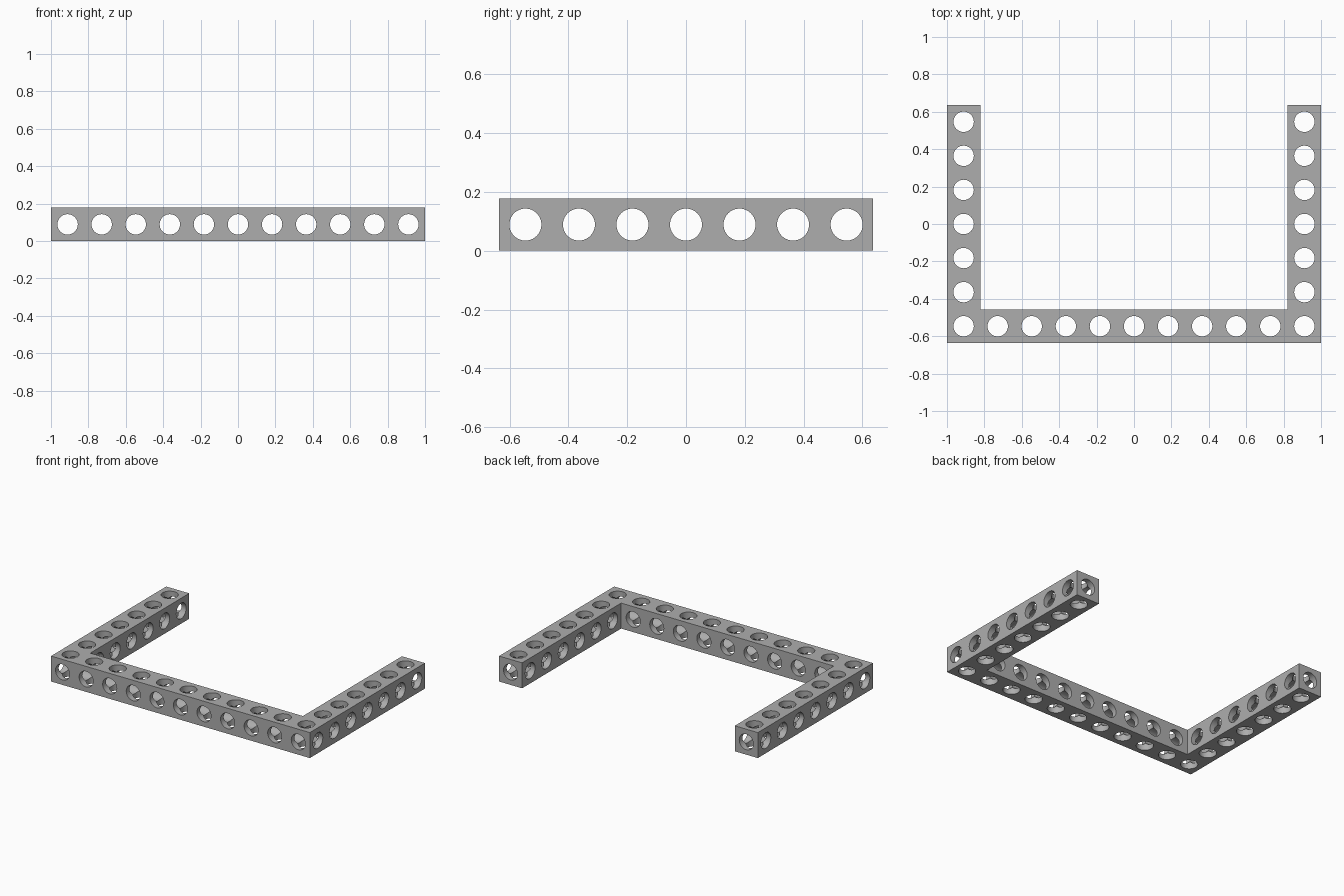
import bpy, bmesh, math
from mathutils import Matrix, Vector

if "Cube" in bpy.data.objects:
    bpy.data.objects.remove(bpy.data.objects["Cube"])

PITCH, WIDTH, RADIUS = 0.1822, 0.178, 0.0545
COLS, ROWS = 11, 7
HALF_X = ((COLS - 1) * PITCH + WIDTH) / 2
HALF_Y = ((ROWS - 1) * PITCH + WIDTH) / 2
xs = [(i - (COLS - 1) / 2) * PITCH for i in range(COLS)]
ys = [(i - (ROWS - 1) / 2) * PITCH for i in range(ROWS)]
MID = WIDTH / 2

metal = bpy.data.materials.new("grey metal")
metal.use_nodes = True
grey = (0.42, 0.42, 0.42, 1)
metal.diffuse_color = grey
metal.node_tree.nodes["Principled BSDF"].inputs["Base Color"].default_value = grey


def make_object(name, bm):
    bmesh.ops.recalc_face_normals(bm, faces=bm.faces)
    mesh = bpy.data.meshes.new(name)
    bm.to_mesh(mesh)
    bm.free()
    mesh.materials.append(metal)
    obj = bpy.data.objects.new(name, mesh)
    bpy.context.collection.objects.link(obj)
    return obj


def drill(name, centres, axis, length):
    """Make one cutter holding parallel rods along an axis."""
    bm = bmesh.new()
    turn = Vector((0, 0, 1)).rotation_difference(Vector(axis)).to_matrix().to_4x4()
    for c in centres:
        bmesh.ops.create_cone(bm, cap_ends=True, segments=40, radius1=RADIUS,
                              radius2=RADIUS, depth=length,
                              matrix=Matrix.Translation(c) @ turn)
    obj = make_object(name, bm)
    obj.hide_render = True
    return obj


# U-shaped frame: a front beam with an arm at each end
bm = bmesh.new()
inner_x, inner_y = HALF_X - WIDTH, -HALF_Y + WIDTH
outline = [(-HALF_X, -HALF_Y), (HALF_X, -HALF_Y), (HALF_X, HALF_Y), (inner_x, HALF_Y),
           (inner_x, inner_y), (-inner_x, inner_y), (-inner_x, HALF_Y), (-HALF_X, HALF_Y)]
base = bm.faces.new([bm.verts.new((x, y, 0)) for x, y in outline])
top = bmesh.ops.extrude_face_region(bm, geom=[base])["geom"]
bmesh.ops.translate(bm, vec=(0, 0, WIDTH),
                    verts=[g for g in top if isinstance(g, bmesh.types.BMVert)])
frame = make_object("u_frame", bm)

# Rows of holes in all three directions, including bores along each beam
grid = [(x, y, MID) for x in xs for y in ys if y == ys[0] or x in (xs[0], xs[-1])]
cutters = [
    drill("vertical_holes", grid, (0, 0, 1), WIDTH * 2),
    drill("lengthwise_holes", [(x, 0, MID) for x in xs], (0, 1, 0), HALF_Y * 2.2),
    drill("crosswise_holes", [(0, y, MID) for y in ys], (1, 0, 0), HALF_X * 2.2),
]
bpy.context.view_layer.objects.active = frame
for cutter in cutters:
    mod = frame.modifiers.new(cutter.name, "BOOLEAN")
    mod.operation = "DIFFERENCE"
    mod.solver = "EXACT"
    mod.object = cutter
    bpy.ops.object.modifier_apply(modifier=mod.name)
for cutter in cutters:
    bpy.data.objects.remove(cutter)

# Smooth bores with crisp rims
bpy.ops.object.select_all(action="DESELECT")
frame.select_set(True)
bpy.ops.object.shade_smooth_by_angle(angle=math.radians(30))
